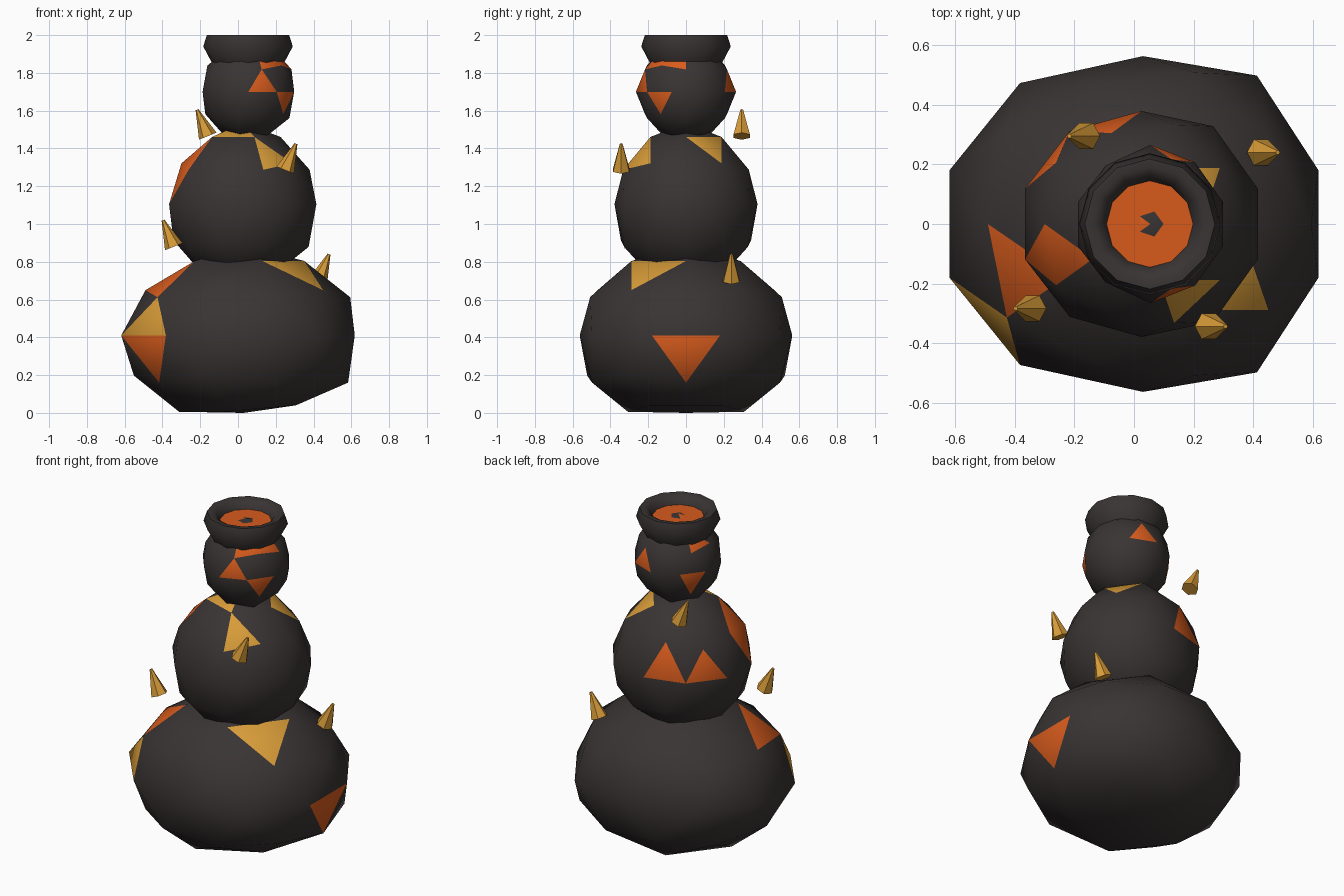
import bpy, bmesh, math
from mathutils import Vector, Matrix

if "Cube" in bpy.data.objects:
    bpy.data.objects.remove(bpy.data.objects["Cube"])


def material(name, rgb):
    m = bpy.data.materials.new(name)
    m.diffuse_color = (*rgb, 1)
    m.use_nodes = True
    m.node_tree.nodes["Principled BSDF"].inputs["Base Color"].default_value = m.diffuse_color
    return m


DARK = material("charcoal rock", (0.042, 0.034, 0.034))
ORANGE = material("ember orange", (0.68, 0.105, 0.012))
GOLD = material("ochre gold", (0.68, 0.33, 0.04))


def finish(name, bm, mats):
    bmesh.ops.recalc_face_normals(bm, faces=bm.faces)
    me = bpy.data.meshes.new(name)
    bm.to_mesh(me)
    bm.free()
    for m in mats:
        me.materials.append(m)
    ob = bpy.data.objects.new(name, me)
    bpy.context.collection.objects.link(ob)
    return ob


def direction(az, el):
    a, e = math.radians(az), math.radians(el)
    return Vector((math.cos(e) * math.cos(a), math.cos(e) * math.sin(a), math.sin(e)))


def boulder(name, centre, radii, side, shift, shoulder, orange, gold):
    """Low-poly ball; facets nearest to the given (azimuth, elevation) are coloured."""
    bm = bmesh.new()
    bmesh.ops.create_icosphere(bm, subdivisions=2, radius=1)
    for slot, spots in ((1, orange), (2, gold)):
        for az, el in spots:
            d = direction(az, el)
            f = max(bm.faces, key=lambda f: f.calc_center_median().normalized().dot(d))
            f.material_index = slot
    for f in bm.faces:
        f.smooth = True
    for v in bm.verts:
        u = v.co.copy()
        p = Vector([c + r * k for c, r, k in zip(centre, radii, u)])
        if abs(u.z) < 0.05:                      # slightly uneven waist
            if abs(u.x) < 0.05:
                p.y *= side
            elif u.x < 0 or u.x > 0.9:
                p.x += shift
                p.y *= 0.95
        elif 0.4 < u.z < 0.9:                    # shoulders drawn in a little
            k = shoulder if u.z > 0.5 else (1 + shoulder) / 2
            p.x = centre[0] + (p.x - centre[0]) * k
            p.y *= k
            p.z -= 0.01 * (shoulder < 1)
        if p.z < 0.1 and u.x > 0.3:              # floor edge lifts on one side
            p.z = 0.04
        p.z = max(p.z, 0)                        # rests flat on the floor
        v.co = p
    return finish(name, bm, (DARK, ORANGE, GOLD))


# stacked boulders
boulder("base_boulder", (0.03, 0, 0.41), (0.65, 0.615, 0.475), 0.915, -0.03, 0.94,
        [(216, -9), (202, 39), (0, -9)], [(216, 9), (324, 52)])
boulder("middle_boulder", (0.025, 0, 1.105), (0.41, 0.405, 0.43), 0.935, 0, 0.93,
        [(198, 20), (202, 39), (108, 9), (144, 9)], [(302, 39), (36, 52), (252, 70)])
boulder("top_boulder", (0.055, 0, 1.70), (0.255, 0.255, 0.265), 1.04, 0, 1,
        [(288, 9), (324, -9), (72, 9), (144, -9), (302, 39), (324, 52), (346, 39),
         (158, 39), (180, 70)], [])

# crater rim: lathed profile (radius, height)
N = 12
profile = [(0.14, 1.87), (0.192, 1.855), (0.237, 1.94), (0.218, 2.0), (0.19, 2.0),
           (0.165, 1.985), (0.14, 1.94)]
bm = bmesh.new()
rings = [[bm.verts.new((0.053 + r * math.cos(2 * math.pi * i / N),
                        r * math.sin(2 * math.pi * i / N), z)) for i in range(N)]
         for r, z in profile]
for a, b in zip(rings, rings[1:] + rings[:1]):
    for i in range(N):
        j = (i + 1) % N
        bm.faces.new((a[i], a[j], b[j], b[i]))
rim = finish("crater_rim", bm, [DARK])
bpy.context.view_layer.objects.active = rim
rim.select_set(True)
bpy.ops.object.shade_smooth_by_angle(angle=math.radians(55))
rim.select_set(False)

# molten pool inside the rim
bm = bmesh.new()
bmesh.ops.create_circle(bm, cap_ends=True, segments=N, radius=0.145,
                        matrix=Matrix.Translation((0.053, 0, 1.952)))
pool = finish("molten_pool", bm, [ORANGE])
if pool.data.polygons[0].normal.z < 0:
    pool.data.flip_normals()

# floating crystal spikes, leaning outwards
for k, base in enumerate([(-0.16, 0.295, 1.465), (0.425, 0.24, 0.70),
                          (0.25, -0.343, 1.285), (-0.34, -0.283, 0.88)]):
    axis = Vector((math.copysign(0.057, base[0]), 0, 0.14))
    rot = axis.to_track_quat('Z', 'Y').to_matrix().to_4x4()
    bm = bmesh.new()
    bmesh.ops.create_cone(bm, cap_ends=True, segments=6, radius1=0.05, radius2=0.008,
                          depth=axis.length,
                          matrix=Matrix.Translation(Vector(base) + axis / 2) @ rot)
    finish(f"crystal_spike_{k + 1}", bm, [GOLD])
